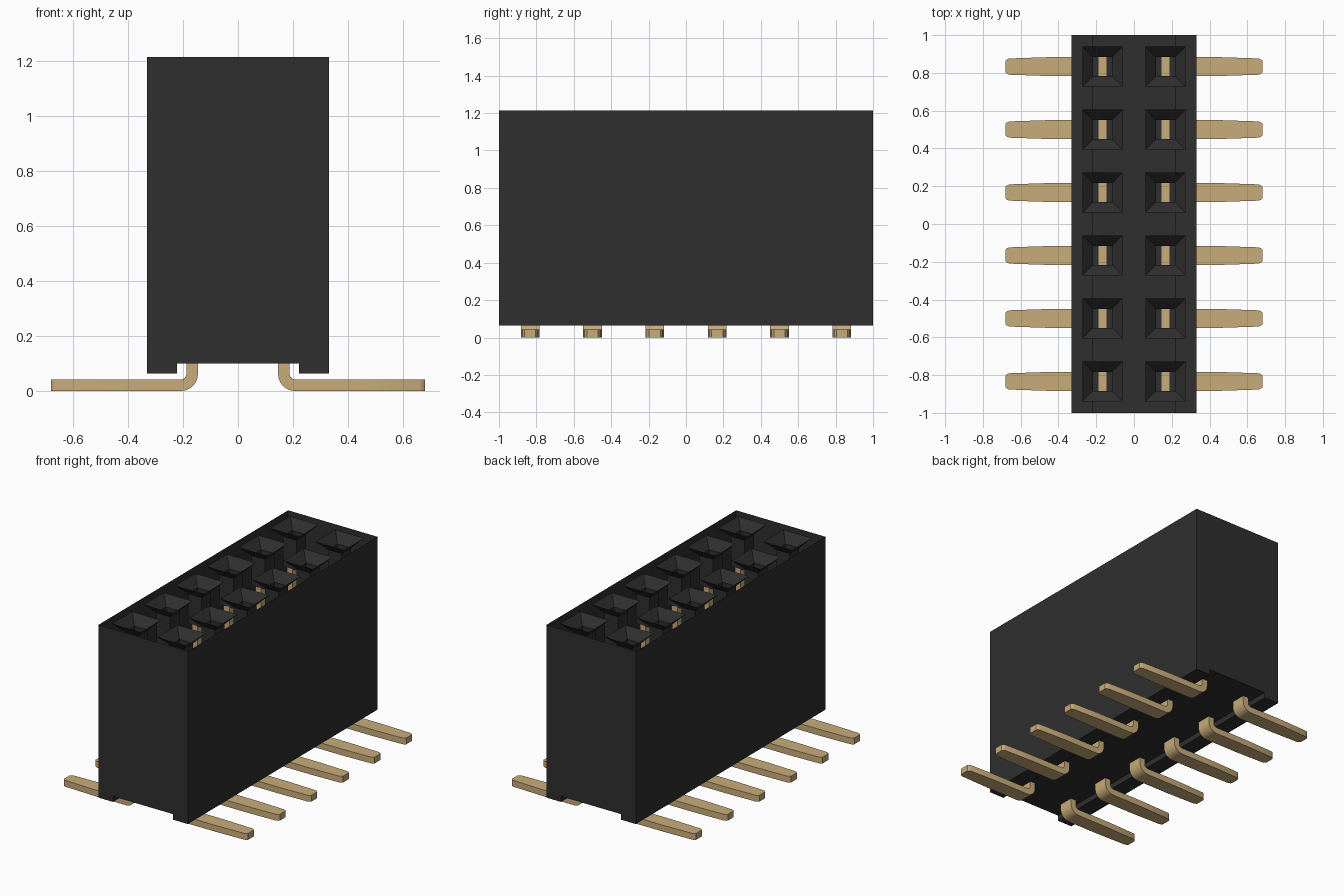
import bpy, bmesh, math

cube = bpy.data.objects.get("Cube")
if cube:
    bpy.data.objects.remove(cube, do_unlink=True)


def material(name, rgb):
    m = bpy.data.materials.new(name)
    m.use_nodes = True
    m.diffuse_color = (*rgb, 1)
    bsdf = m.node_tree.nodes["Principled BSDF"]
    bsdf.inputs["Base Color"].default_value = (*rgb, 1)
    bsdf.inputs["Roughness"].default_value = 0.6
    return m


BLACK = material("black plastic", (0.028, 0.028, 0.028))
GOLD = material("gold metal", (0.58, 0.415, 0.195))

TOP, FLOOR, PITCH = 1.215, 0.955, 1 / 3


def finish(bm, name, mat, smooth=False):
    mesh = bpy.data.meshes.new(name)
    bm.to_mesh(mesh)
    bm.free()
    mesh.materials.append(mat)
    obj = bpy.data.objects.new(name, mesh)
    bpy.context.collection.objects.link(obj)
    if smooth:
        bpy.ops.object.select_all(action='DESELECT')
        obj.select_set(True)
        bpy.context.view_layer.objects.active = obj
        bpy.ops.object.shade_smooth_by_angle(angle=math.radians(30))
    return obj


def loft(bm, rings):
    """Join successive four-cornered rings with quads."""
    loops = [[bm.verts.new(p) for p in ring] for ring in rings]
    for a, b in zip(loops, loops[1:]):
        for i in range(4):
            j = (i + 1) % 4
            bm.faces.new((a[i], a[j], b[j], b[i]))
    return loops


# Housing: channelled profile run along y, open at the top behind the sockets
half = [(0.222, 0.10), (0.222, 0.063), (0.33, 0.063), (0.33, TOP)]
profile = [(-x, z) for x, z in reversed(half)] + half
bm = bmesh.new()
front, back = [[bm.verts.new((x, y, z)) for x, z in profile] for y in (-1, 1)]
for i in range(len(profile) - 1):
    bm.faces.new((front[i], front[i + 1], back[i + 1], back[i]))
bm.faces.new(front)
bm.faces.new(list(reversed(back)))
bmesh.ops.recalc_face_normals(bm, faces=bm.faces)
finish(bm, "housing", BLACK)


def square(cx, cy, h, z):
    return [(cx + sx * h, cy + sy * h, z)
            for sx, sy in ((-1, -1), (1, -1), (1, 1), (-1, 1))]


# Sockets: funnel mouth, square shaft and floor
def socket(cx, cy):
    bm = bmesh.new()
    loops = loft(bm, [square(cx, cy, 0.106, TOP),
                      square(cx, cy, 0.05, TOP - 0.06),
                      square(cx, cy, 0.05, FLOOR)])
    bm.faces.new(loops[-1])
    for f in bm.faces:
        f.normal_update()
    if loops[-1][0].link_faces[-1].normal.z < 0:
        bmesh.ops.reverse_faces(bm, faces=bm.faces)
    finish(bm, "socket", BLACK)


# Contact pins: flat strip bent outward into a foot with a tapered tip
def contact(side, cy):
    t, w, r = 0.021, 0.05, 0.041
    cx, cz = PITCH / 2 + r, t + r
    path = [(PITCH / 2, FLOOR + 0.003, 0, w)]
    for i in range(7):
        a = math.pi / 2 * i / 6
        path.append((cx - r * math.cos(a), cz - r * math.sin(a), a, w))
    path += [(x, t, math.pi / 2, h) for x, h in
             ((0.45, w), (0.66, 0.043), (0.672, 0.038), (0.68, 0.03))]
    rings = []
    for x, z, a, h in path:
        nx, nz = t * math.cos(a), t * math.sin(a)
        rings.append([(side * (x + s * nx), cy + q * h, z + s * nz)
                      for s, q in ((-1, -1), (1, -1), (1, 1), (-1, 1))])
    bm = bmesh.new()
    loops = loft(bm, rings)
    bm.faces.new(loops[0])
    bm.faces.new(loops[-1])
    bmesh.ops.recalc_face_normals(bm, faces=bm.faces)
    finish(bm, "contact_left" if side > 0 else "contact_right", GOLD, True)


for row in range(6):
    y = (row - 2.5) * PITCH
    for side in (-1, 1):
        socket(side * PITCH / 2, y)
        contact(side, y)
